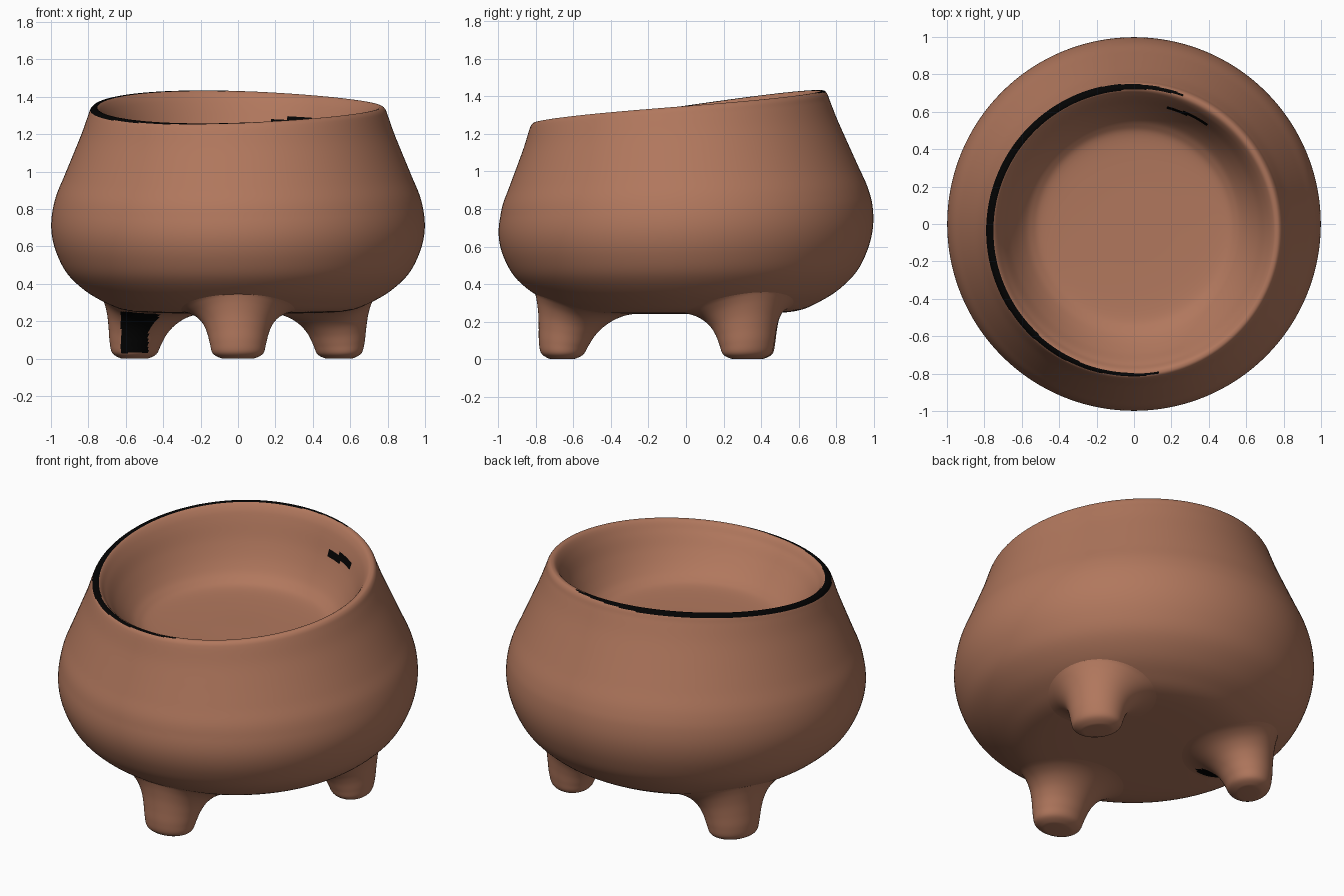
import bpy, math

if "Cube" in bpy.data.objects:
    bpy.data.objects.remove(bpy.data.objects["Cube"])

def material(name, rgb):
    m = bpy.data.materials.new(name)
    m.diffuse_color = (*rgb, 1)
    m.use_nodes = True
    m.node_tree.nodes["Principled BSDF"].inputs["Base Color"].default_value = m.diffuse_color
    return m

CLAY = material("terracotta clay", (0.44, 0.186, 0.11))
BLACK = material("black stain", (0.001, 0.001, 0.001))

def clamp(v):
    return max(0.0, min(1.0, v))

def smooth_curve(pts, n):
    """Catmull-Rom through tuples of any length."""
    out = []
    for i in range(len(pts) - 1):
        p0, p1, p2, p3 = pts[max(i - 1, 0)], pts[i], pts[i + 1], pts[min(i + 2, len(pts) - 1)]
        for k in range(n):
            t = k / n
            out.append(tuple(0.5 * (2 * b + (c - a) * t + (2 * a - 5 * b + 4 * c - d) * t * t
                                    + (3 * b - a - 3 * c + d) * t ** 3)
                             for a, b, c, d in zip(p0, p1, p2, p3)))
    return out + [pts[-1]]

def loft(name, rings, is_black):
    """Skin closed rings (bottom first, counter-clockwise) and colour faces by rule."""
    n = len(rings[0])
    verts = [v for r in rings for v in r]
    faces = [(i * n + j, i * n + (j + 1) % n, (i + 1) * n + (j + 1) % n, (i + 1) * n + j)
             for i in range(len(rings) - 1) for j in range(n)]
    faces.append(tuple(reversed(range(n))))
    faces.append(tuple(range((len(rings) - 1) * n, len(rings) * n)))
    me = bpy.data.meshes.new(name)
    me.from_pydata(verts, [], faces)
    me.materials.append(CLAY)
    me.materials.append(BLACK)
    for p in me.polygons:
        p.use_smooth = True
        p.material_index = int(is_black(p.center, p.normal))
    ob = bpy.data.objects.new(name, me)
    bpy.context.collection.objects.link(ob)
    return ob

# Pot body: outer wall, rim and shallow inside, with an uneven rim height
def rim_height(a):
    return 1.346 + 0.085 * math.sin(a) - 0.012 * math.sin(2 * a)

def lift(z, a):
    return 0.24 + (z - 0.24) * (rim_height(a) - 0.24) / (1.342 - 0.24)

OUTER = [(0.02, .24), (.42, .243), (.6, .258), (.72, .305), (.82, .365), (.91, .45),
         (.965, .55), (.994, .65), (.997, .75), (.975, .86), (.93, .97), (.88, 1.09),
         (.835, 1.2), (.803, 1.29), (.788, 1.328), (.768, 1.342)]
INNER = [(.742, 1.33), (.705, 1.27), (.66, 1.18), (.605, 1.095), (.55, 1.04), (.47, 1.01),
         (.25, 1.0), (.02, 1.0)]
N = 144
SHIFT = -0.036
rings = []
profile = smooth_curve(OUTER + INNER, 6)
top = max(range(len(profile)), key=lambda i: profile[i][1])
for i, (r, z) in enumerate(profile):
    w = 1.0 if i <= top else clamp((z - 1.0) / 0.3)     # the floor stays level
    shift = SHIFT * clamp((z - 0.8) / 0.5)
    ring = []
    for j in range(N):
        a = 2 * math.pi * j / N
        ring.append((r * math.cos(a), r * math.sin(a) + shift, z + (lift(z, a) - z) * w))
    rings.append(ring)

def rim_stain(c, n):
    if c.z < 1.1:
        return False
    a = math.degrees(math.atan2(c.y - SHIFT, c.x)) % 360
    r = math.hypot(c.x, c.y - SHIFT)
    # the stain is widest at the back left and thins towards both ends
    half = 0.006 + 0.014 * clamp(min(a - 70, (279 - a) * 0.5) / 35)
    on_rim = 70 < a < 279 and abs(r - 0.77) < half and n.z > 0.3
    fold = 56 < a < 74 and abs(r - 0.686 + (a - 65) * 0.0005) < 0.007 and n.z > 0
    return on_rim or fold

loft("pot_body", rings, rim_stain)

# Three legs: tapered feet whose tops spread out and follow the underside
# (share of height, distance from centre, radial half-width, sideways half-width)
LEG = [(0, .66, .05, .06), (.015, .66, .075, .095), (.10, .66, .113, .135), (.28, .652, .132, .15),
       (.50, .635, .15, .165), (.70, .612, .175, .188), (.86, .585, .208, .225),
       (.96, .555, .245, .275), (1.0, .52, .285, .33)]
UNDERSIDE = smooth_curve(OUTER[:7], 10)

def underside(r, a):
    """Height of the body's underside at a distance from the centre."""
    for (r0, z0), (r1, z1) in zip(UNDERSIDE, UNDERSIDE[1:]):
        if r <= r1:
            return lift(z0 + (z1 - z0) * clamp((r - r0) / (r1 - r0)), a)
    return 0.5

def leg_stain(c, n):
    edge = -0.57 + 0.75 * (c.z - 0.03)
    return n.y < -0.2 and n.x < 0.62 and -0.625 < c.x < max(edge, -0.48) and 0.03 < c.z < 0.25

def add_leg(name, degrees, pull, is_black):
    d = math.radians(degrees)
    rings = []
    for h, R, rr, rt in smooth_curve(LEG, 6):
        ring = []
        for j in range(96):
            a = 2 * math.pi * j / 96
            u, v = R - pull * (1 - h) + rr * math.cos(a), rt * math.sin(a)
            x = u * math.cos(d) - v * math.sin(d)
            y = u * math.sin(d) + v * math.cos(d)
            z = h * (underside(math.hypot(x, y), math.atan2(y, x)) + 0.004)
            ring.append((x, y, z))
        rings.append(ring)
    return loft(name, rings, is_black)

add_leg("front_leg", -90, 0.0, lambda c, n: False)
add_leg("back_right_leg", 31, 0.03, lambda c, n: False)
add_leg("back_left_leg", 149, 0.015, leg_stain)
